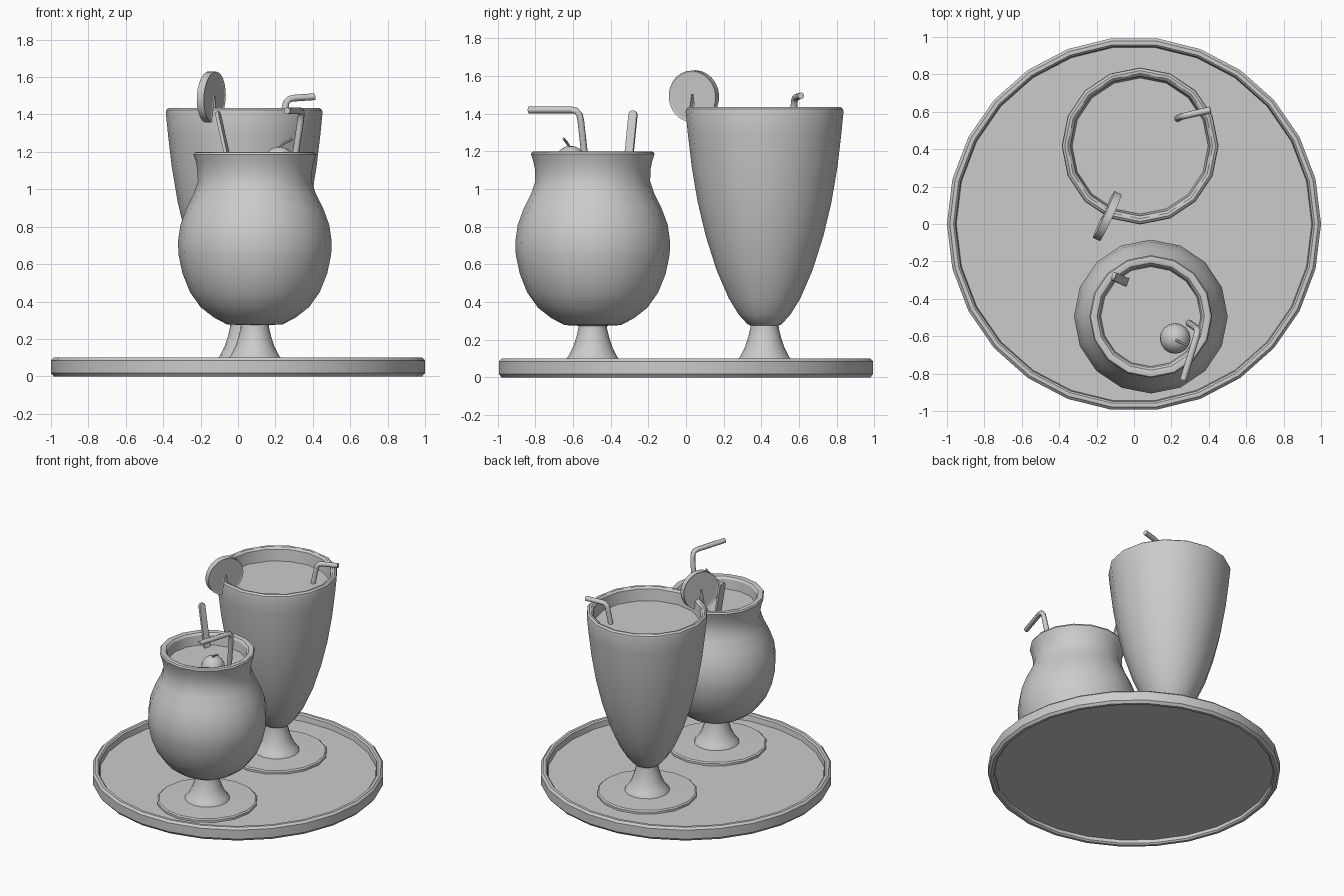
import bpy, bmesh, math
from mathutils import Vector, Matrix

if "Cube" in bpy.data.objects:
    bpy.data.objects.remove(bpy.data.objects["Cube"])


def finish(name, bm, angle=30):
    bmesh.ops.recalc_face_normals(bm, faces=bm.faces[:])
    me = bpy.data.meshes.new(name)
    bm.to_mesh(me)
    bm.free()
    ob = bpy.data.objects.new(name, me)
    bpy.context.collection.objects.link(ob)
    bpy.ops.object.select_all(action='DESELECT')
    ob.select_set(True)
    bpy.context.view_layer.objects.active = ob
    bpy.ops.object.shade_smooth_by_angle(angle=math.radians(angle))
    return ob


def lathe(name, profile, n, center=(0, 0)):
    """Revolve (radius, z) points; the first and last rings are capped."""
    bm = bmesh.new()
    rings = [[bm.verts.new((center[0] + r * math.cos(2 * math.pi * i / n),
                            center[1] + r * math.sin(2 * math.pi * i / n), z))
              for i in range(n)] for r, z in profile]
    for a, b in zip(rings, rings[1:]):
        for i in range(n):
            j = (i + 1) % n
            bm.faces.new((a[i], a[j], b[j], b[i]))
    bm.faces.new(rings[0])
    bm.faces.new(rings[-1])
    return finish(name, bm)


def tube(name, pts, radius, n=8):
    """Round bar swept along a path."""
    bm = bmesh.new()
    pts = [Vector(p) for p in pts]
    rings = []
    for k, p in enumerate(pts):
        t = (pts[min(k + 1, len(pts) - 1)] - pts[max(k - 1, 0)]).normalized()
        u = t.cross(Vector((0.8, -0.6, 0.05))).normalized()
        v = t.cross(u)
        rings.append([bm.verts.new(p + radius * (u * math.cos(2 * math.pi * i / n)
                                                 + v * math.sin(2 * math.pi * i / n)))
                      for i in range(n)])
    for a, b in zip(rings, rings[1:]):
        for i in range(n):
            j = (i + 1) % n
            bm.faces.new((a[i], a[j], b[j], b[i]))
    bm.faces.new(rings[0])
    bm.faces.new(rings[-1])
    return finish(name, bm, 50)


def plate(name, outline, thickness, across, up, origin, rind=0):
    """Flat 2D outline given thickness, stood up in the across/up plane."""
    bm = bmesh.new()
    face = bm.faces.new([bm.verts.new((x, y, -thickness / 2)) for x, y in outline])
    out = bmesh.ops.extrude_face_region(bm, geom=[face])['geom']
    bmesh.ops.translate(bm, vec=(0, 0, thickness),
                        verts=[g for g in out if isinstance(g, bmesh.types.BMVert)])
    bmesh.ops.recalc_face_normals(bm, faces=bm.faces[:])
    if rind:
        caps = [f for f in bm.faces if abs(f.normal.z) > 0.9]
        bmesh.ops.inset_individual(bm, faces=caps, thickness=rind, depth=-0.004)
    up = Vector(up).normalized()
    side = Vector(across)
    side = (side - up * side.dot(up)).normalized()
    m = Matrix((side, up, side.cross(up))).transposed().to_4x4()
    bm.transform(Matrix.Translation(origin) @ m)
    return finish(name, bm, 20)


# Round tray with raised rim and hollow underside
lathe("tray", [(0.955, 0.035), (0.955, 0.01), (0.965, 0), (0.985, 0), (1, 0.018), (1, 0.085),
               (0.985, 0.1), (0.965, 0.1), (0.955, 0.09), (0.95, 0.05)], 26)

SIDES = 16
FOOT = [(0.345, 0.045), (0.345, 0.066), (0.335, 0.074), (0.155, 0.078), (0.15, 0.09),
        (0.13, 0.11), (0.105, 0.16), (0.088, 0.21), (0.076, 0.26), (0.074, 0.285)]

# Round-bellied glass at the front
front = (0.09, -0.495)
lathe("round_glass_foot", FOOT, SIDES, front)
lathe("round_glass_bowl", [
    (0.07, 0.274), (0.15, 0.278), (0.22, 0.315), (0.29, 0.37), (0.347, 0.45), (0.387, 0.55),
    (0.408, 0.65), (0.411, 0.72), (0.398, 0.81), (0.365, 0.90), (0.325, 0.98), (0.305, 1.04),
    (0.306, 1.1), (0.316, 1.15), (0.328, 1.185), (0.322, 1.197), (0.305, 1.2), (0.287, 1.195),
    (0.275, 1.18), (0.266, 1.1)], SIDES, front)
lathe("round_glass_drink", [(0.268, 1.06), (0.268, 1.11)], SIDES, front)

# Tall tapered glass at the back
back = (0.033, 0.417)
lathe("tall_glass_foot", FOOT, SIDES, back)
lathe("tall_glass_bowl", [
    (0.07, 0.275), (0.09, 0.282), (0.138, 0.335), (0.19, 0.42), (0.255, 0.57), (0.312, 0.75),
    (0.355, 0.93), (0.387, 1.12), (0.407, 1.29), (0.419, 1.41), (0.416, 1.425), (0.403, 1.435),
    (0.388, 1.433), (0.374, 1.42), (0.363, 1.33)], SIDES, back)
lathe("tall_glass_drink", [(0.364, 1.3), (0.364, 1.335)], SIDES, back)

# Bent straws
tube("front_straw", [(0.285, -0.525, 1.05), (0.31, -0.54, 1.2), (0.334, -0.558, 1.36),
                     (0.338, -0.565, 1.395), (0.338, -0.583, 1.415), (0.332, -0.61, 1.42),
                     (0.262, -0.835, 1.42)], 0.018)
tube("back_straw", [(0.225, 0.56, 1.28), (0.25, 0.572, 1.43), (0.258, 0.575, 1.465),
                    (0.275, 0.579, 1.483), (0.305, 0.586, 1.488), (0.41, 0.61, 1.495)], 0.018)

# Cherry and its stalk
bm = bmesh.new()
bmesh.ops.create_uvsphere(bm, u_segments=16, v_segments=10, radius=0.082,
                          matrix=Matrix.Translation((0.22, -0.612, 1.147)))
finish("cherry", bm, 40)
tube("cherry_stalk", [(0.222, -0.615, 1.2), (0.228, -0.622, 1.23),
                      (0.25, -0.635, 1.25), (0.288, -0.65, 1.268)], 0.007, 6)

# Flat stirring stick with a rounded top
w = 0.023
stick = [(-w, 0), (w, 0)] + [(w * math.cos(a * math.pi / 6), 0.335 + w * math.sin(a * math.pi / 6))
                             for a in range(7)]
plate("stirring_stick", stick, 0.018, (0.3, 0.95, 0), (-0.22, 0.1, 1), (-0.033, -0.314, 1.068))

# Citrus slice, notched and hooked over the tall glass rim
R = 0.138
gap = math.radians(10)
slice_pts = [(0.004, 0.01)]
steps = 24
for i in range(steps + 1):
    a = -math.pi / 2 + gap + (2 * math.pi - 2 * gap) * i / steps
    slice_pts.append((R * math.cos(a), R * math.sin(a)))
slice_pts.append((-0.004, 0.01))
plate("citrus_slice", slice_pts, 0.042, (0.42, 0.9, 0), (0.05, 0, 1), (-0.143, 0.042, 1.492), 0.009)
